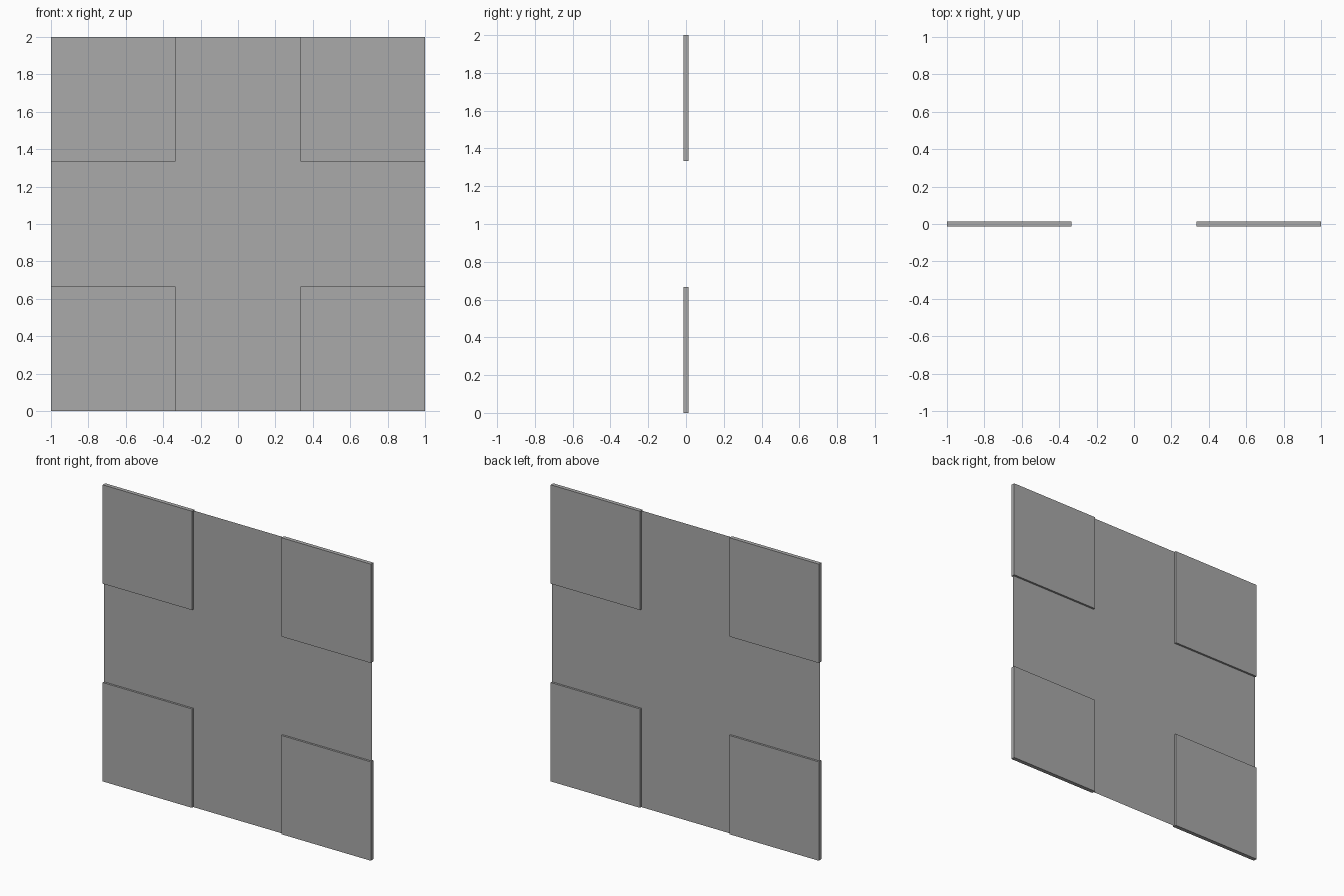
import bpy, bmesh

cube = bpy.data.objects.get("Cube")
if cube:
    bpy.data.objects.remove(cube, do_unlink=True)

HALF = 1.0        # half of the whole tile
ROAD = 1 / 3      # half of the road width
DEPTH = 0.0135    # half of the block thickness

grey = bpy.data.materials.new("plain grey")
grey.use_nodes = True
GREY = (0.4, 0.4, 0.4, 1)
grey.diffuse_color = GREY
grey.node_tree.nodes["Principled BSDF"].inputs["Base Color"].default_value = GREY


def make_object(name, bm):
    mesh = bpy.data.meshes.new(name)
    bm.to_mesh(mesh)
    bm.free()
    mesh.materials.append(grey)
    obj = bpy.data.objects.new(name, mesh)
    bpy.context.collection.objects.link(obj)
    return obj


def sheet(bm, x0, x1, z0, z1, y):
    """Flat rectangle facing the front; heights are measured from the middle."""
    corners = [(x0, z0), (x1, z0), (x1, z1), (x0, z1)]
    bm.faces.new([bm.verts.new((x, y, z + HALF)) for x, z in corners])


# Crossing road sheet: a centre square with four arms
bm = bmesh.new()
sheet(bm, -ROAD, ROAD, -ROAD, ROAD, 0)
for s in (-1, 1):
    a, b = sorted((s * ROAD, s * HALF))
    sheet(bm, a, b, -ROAD, ROAD, 0)
    sheet(bm, -ROAD, ROAD, a, b, 0)
bmesh.ops.remove_doubles(bm, verts=bm.verts, dist=0.0001)
make_object("crossroad", bm)

# Corner blocks, standing out on both sides of the road
for side, sx in (("right", -1), ("left", 1)):
    for level, sz in (("lower", -1), ("upper", 1)):
        bm = bmesh.new()
        bmesh.ops.create_cube(bm, size=1)
        size = HALF - ROAD
        middle = (HALF + ROAD) / 2
        bmesh.ops.scale(bm, verts=bm.verts, vec=(size, 2 * DEPTH, size))
        bmesh.ops.translate(bm, verts=bm.verts,
                            vec=(sx * middle, 0, HALF + sz * middle))
        make_object(f"{level}_{side}_pavement", bm)

# Crosswalk stripes, seven thin sheets on each arm of the road
INNER, OUTER, STRIPE = 0.51, 0.75, 0.027
for s, across, along in ((-1, "right", "lower"), (1, "left", "upper")):
    a, b = sorted((s * INNER, s * OUTER))
    side_bm, end_bm = bmesh.new(), bmesh.new()
    for i in range(-3, 4):
        c = i * 0.1
        sheet(side_bm, a, b, c - STRIPE, c + STRIPE, -0.001)
        sheet(end_bm, c - STRIPE, c + STRIPE, a, b, -0.001)
    make_object(f"{across}_crosswalk", side_bm)
    make_object(f"{along}_crosswalk", end_bm)
